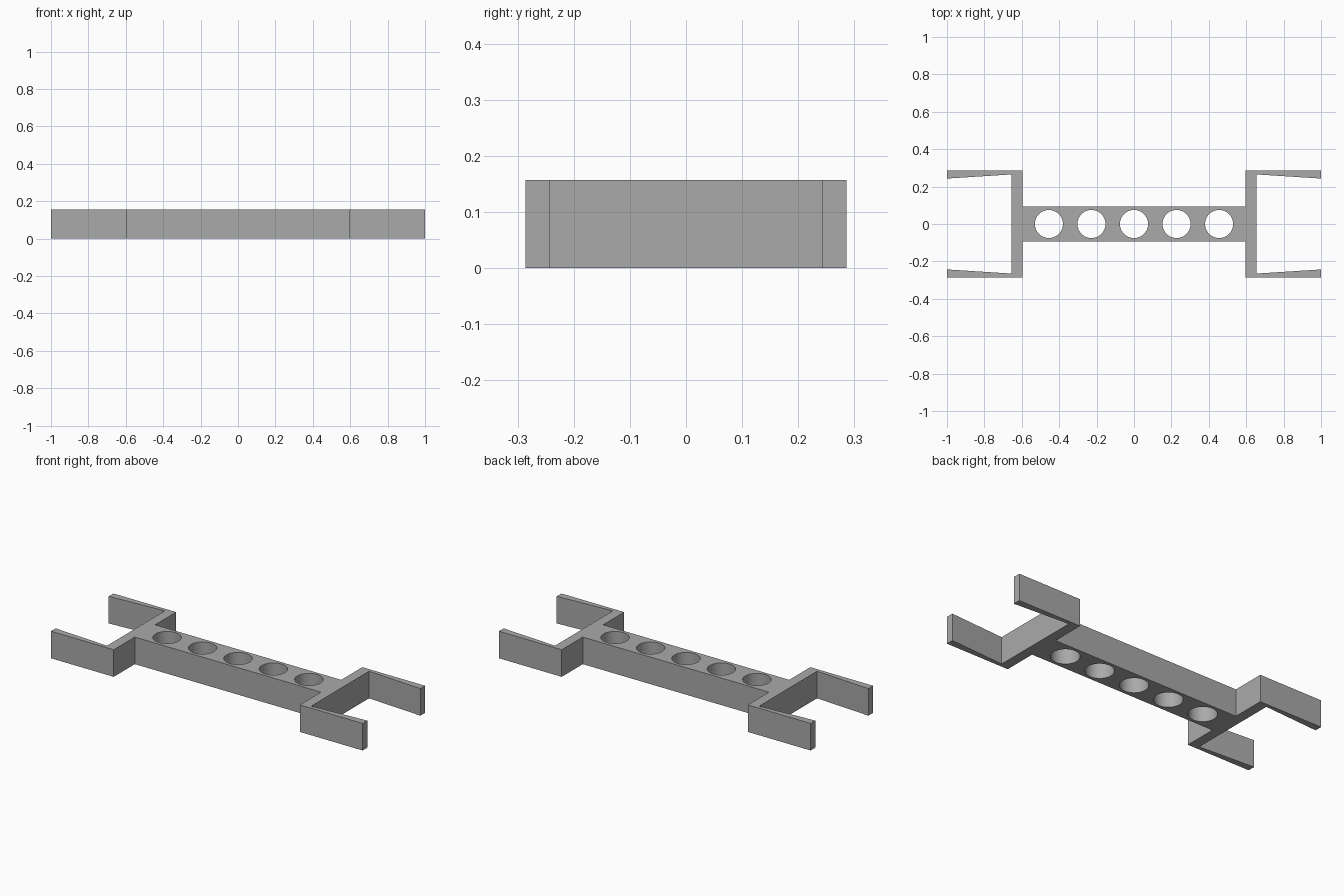
import bpy
import bmesh
from math import radians

cube = bpy.data.objects.get("Cube")
if cube:
    bpy.data.objects.remove(cube, do_unlink=True)

HEIGHT = 0.157
HOLE_RADIUS = 0.075
HOLE_SPACING = 0.2275

grey = bpy.data.materials.new("plain_grey")
grey.use_nodes = True
colour = (0.4, 0.4, 0.4, 1)
grey.diffuse_color = colour
grey.node_tree.nodes["Principled BSDF"].inputs["Base Color"].default_value = colour


def make_object(name, bm):
    bmesh.ops.recalc_face_normals(bm, faces=bm.faces)
    mesh = bpy.data.meshes.new(name)
    bm.to_mesh(mesh)
    bm.free()
    mesh.materials.append(grey)
    obj = bpy.data.objects.new(name, mesh)
    bpy.context.collection.objects.link(obj)
    return obj


# Quarter outline: bar edge, crosspiece, tapered arm, inside of the fork
quarter = [(0.597, 0.093), (0.597, 0.286), (1, 0.286),
           (1, 0.243), (0.655, 0.265)]
right_half = quarter + [(x, -y) for x, y in reversed(quarter)]
outline = right_half + [(-x, -y) for x, y in right_half]

# Extrude the outline into one solid bracket
bm = bmesh.new()
base = bm.faces.new([bm.verts.new((x, y, 0)) for x, y in outline])
extruded = bmesh.ops.extrude_face_region(bm, geom=[base], use_keep_orig=True)
top_verts = [v for v in extruded["geom"] if isinstance(v, bmesh.types.BMVert)]
bmesh.ops.translate(bm, verts=top_verts, vec=(0, 0, HEIGHT))
bracket = make_object("double_fork_bracket", bm)

# Row of round through holes along the bar
bm = bmesh.new()
for i in range(-2, 3):
    hole = bmesh.ops.create_cone(bm, cap_ends=True, segments=64, depth=HEIGHT * 2,
                                 radius1=HOLE_RADIUS, radius2=HOLE_RADIUS)
    bmesh.ops.translate(bm, verts=hole["verts"],
                        vec=(i * HOLE_SPACING, 0, HEIGHT / 2))
cutter = make_object("hole_cutter", bm)
cutter.hide_render = True

cut = bracket.modifiers.new("holes", "BOOLEAN")
cut.operation = "DIFFERENCE"
cut.solver = "EXACT"
cut.object = cutter

# Apply the cut, then smooth only the hole walls
bpy.ops.object.select_all(action="DESELECT")
bracket.select_set(True)
bpy.context.view_layer.objects.active = bracket
bpy.ops.object.modifier_apply(modifier=cut.name)
bpy.data.objects.remove(cutter, do_unlink=True)
bpy.ops.object.shade_smooth_by_angle(angle=radians(30))
